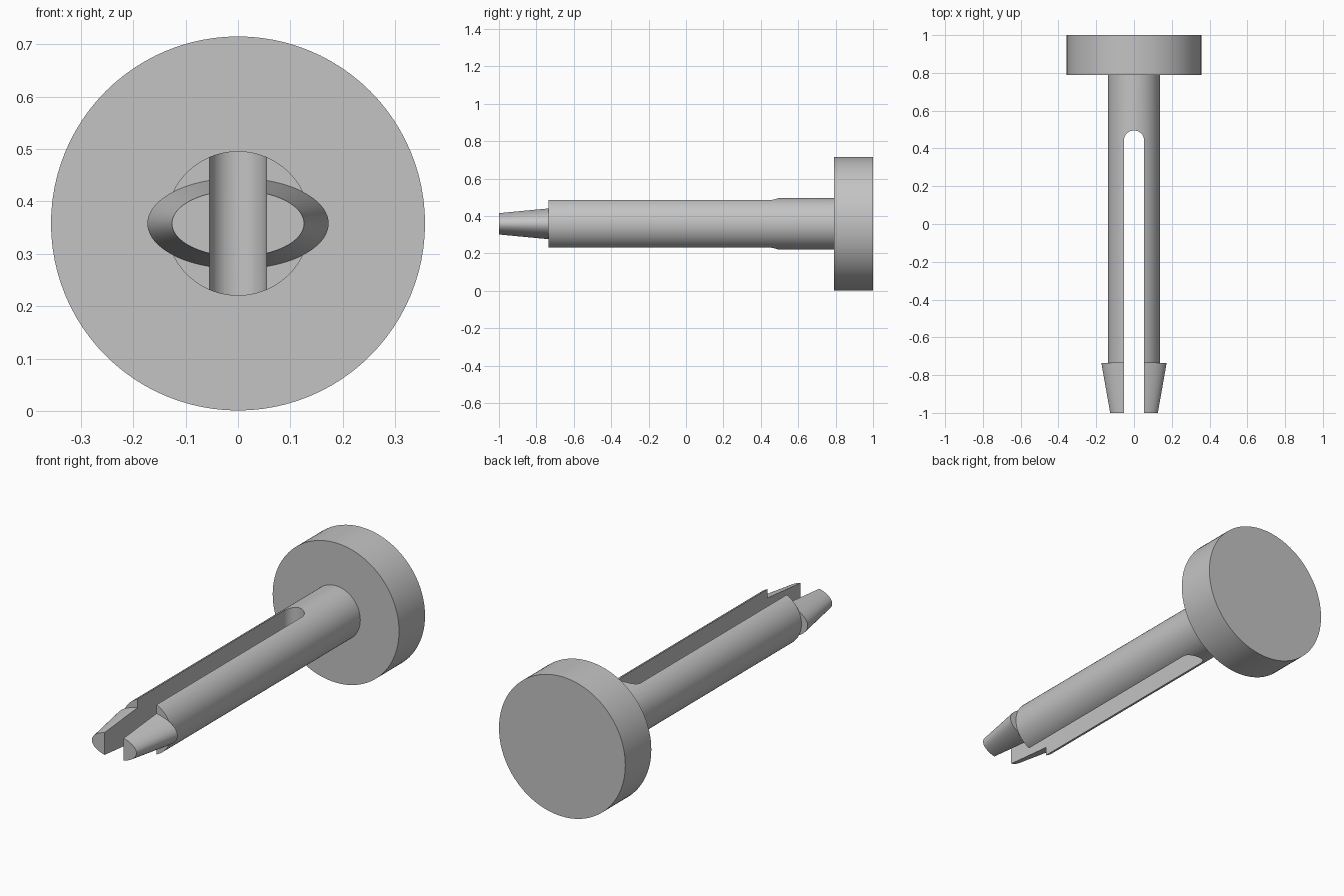
import bpy, bmesh, math

if "Cube" in bpy.data.objects:
    bpy.data.objects.remove(bpy.data.objects["Cube"])

CZ = 0.358            # height of the pin axis
SLOT = 0.054          # half width of the slot
SEG = 96

grey = bpy.data.materials.new("light grey")
grey.diffuse_color = (0.55, 0.55, 0.55, 1)
grey.use_nodes = True
grey.node_tree.nodes["Principled BSDF"].inputs["Base Color"].default_value = grey.diffuse_color


def finish(name, bm):
    bmesh.ops.recalc_face_normals(bm, faces=bm.faces)
    mesh = bpy.data.meshes.new(name)
    bm.to_mesh(mesh)
    bm.free()
    mesh.materials.append(grey)
    obj = bpy.data.objects.new(name, mesh)
    bpy.context.collection.objects.link(obj)
    return obj


def loft(name, y0, a0, b0, y1, a1, b1):
    """Closed solid between two ellipses (half width a, half height b) along y."""
    bm = bmesh.new()
    rings = []
    for y, a, b in ((y0, a0, b0), (y1, a1, b1)):
        rings.append([bm.verts.new((a * math.cos(2 * math.pi * i / SEG), y,
                                    CZ + b * math.sin(2 * math.pi * i / SEG)))
                      for i in range(SEG)])
    r, s = rings
    for i in range(SEG):
        j = (i + 1) % SEG
        bm.faces.new((r[i], r[j], s[j], s[i]))
    bm.faces.new(r)
    bm.faces.new(s)
    return finish(name, bm)


def slot_cutter():
    """Upright prism with a rounded inner end."""
    bm = bmesh.new()
    pts = [(-SLOT, -1.2), (SLOT, -1.2)]
    pts += [(SLOT * math.cos(math.pi * i / 24), 0.441 + SLOT * math.sin(math.pi * i / 24))
            for i in range(25)]
    base = bm.faces.new([bm.verts.new((x, y, CZ - 0.3)) for x, y in pts])
    ext = bmesh.ops.extrude_face_region(bm, geom=[base])
    bmesh.ops.translate(bm, vec=(0, 0, 0.6),
                        verts=[v for v in ext["geom"] if isinstance(v, bmesh.types.BMVert)])
    return finish("slot_cutter", bm)


# Round head, split shaft and the flared snap tips
head = loft("head", 0.79, 0.357, 0.357, 1.0, 0.357, 0.357)
shaft = loft("split_shaft", -0.735, 0.138, 0.138, 0.79, 0.138, 0.138)
tips = loft("snap_tips", -1.0, 0.126, 0.063, -0.735, 0.173, 0.0865)

# Cut the slot that separates the two prongs
cutter = slot_cutter()
for obj in (shaft, tips):
    bpy.context.view_layer.objects.active = obj
    mod = obj.modifiers.new("slot", 'BOOLEAN')
    mod.operation = 'DIFFERENCE'
    mod.solver = 'EXACT'
    mod.object = cutter
    bpy.ops.object.modifier_apply(modifier=mod.name)
bpy.data.objects.remove(cutter)

# Smooth round sides, crisp rims
bpy.ops.object.select_all(action='DESELECT')
for obj in (head, shaft, tips):
    obj.select_set(True)
bpy.context.view_layer.objects.active = head
bpy.ops.object.shade_smooth_by_angle(angle=math.radians(30))
